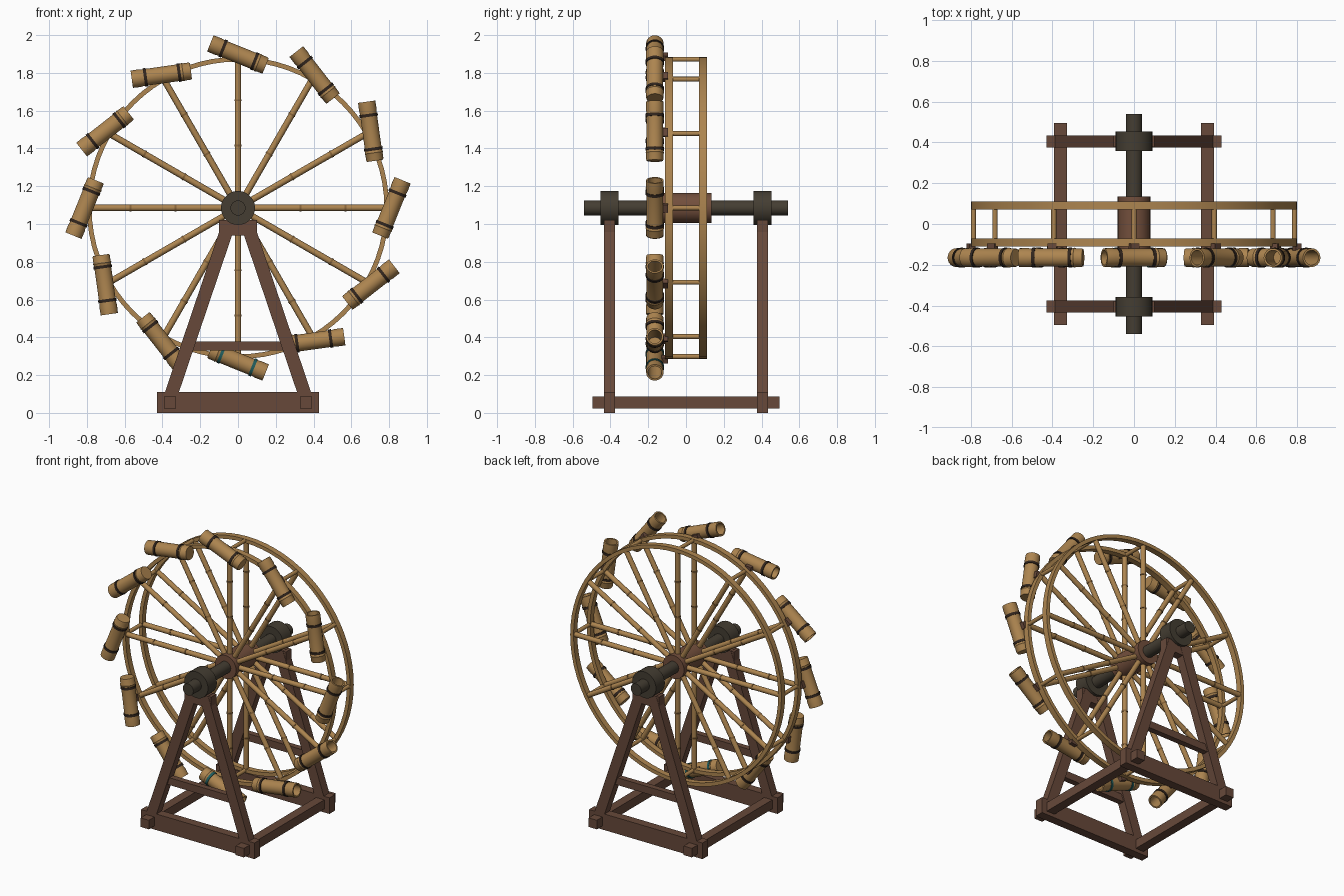
import bpy, bmesh, math
from mathutils import Vector, Matrix

if "Cube" in bpy.data.objects:
    bpy.data.objects.remove(bpy.data.objects["Cube"])

CZ = 1.085            # wheel axle height
N = 12                # spokes and buckets
RIM = 0.80            # outer rim radius


def material(name, rgb):
    m = bpy.data.materials.new(name)
    m.diffuse_color = (*rgb, 1)
    m.use_nodes = True
    m.node_tree.nodes["Principled BSDF"].inputs["Base Color"].default_value = m.diffuse_color
    return m


BAMBOO = material("bamboo", (0.42, 0.235, 0.08))
NODE = material("bamboo_node", (0.24, 0.125, 0.04))
WOOD = material("frame_wood", (0.135, 0.066, 0.042))
HUB = material("hub_wood", (0.17, 0.078, 0.045))
AXLE = material("axle_dark_wood", (0.058, 0.047, 0.032))
LASH = material("dark_lashing", (0.03, 0.018, 0.012))
TEAL = material("teal_lashing", (0.015, 0.11, 0.11))


def finish(name, bm, mat, matrix=None, smooth=True):
    bmesh.ops.recalc_face_normals(bm, faces=bm.faces)
    me = bpy.data.meshes.new(name)
    bm.to_mesh(me)
    bm.free()
    me.materials.append(mat)
    ob = bpy.data.objects.new(name, me)
    bpy.context.collection.objects.link(ob)
    if matrix:
        ob.matrix_world = matrix
    if smooth:
        bpy.ops.object.select_all(action='DESELECT')
        ob.select_set(True)
        bpy.context.view_layer.objects.active = ob
        bpy.ops.object.shade_smooth_by_angle(angle=math.radians(35))
    return ob


def along(origin, direction):
    """Matrix placing local z along a direction."""
    rot = Vector(direction).to_track_quat('Z', 'Y').to_matrix().to_4x4()
    return Matrix.Translation(origin) @ rot


def lathe(name, profile, mat, matrix, sides=20, closed=False):
    """Spin (radius, height) points round local z; radius 0 makes a pole."""
    bm = bmesh.new()
    rings = []
    for r, h in profile:
        if r == 0:
            rings.append([bm.verts.new((0, 0, h))] * sides)
        else:
            rings.append([bm.verts.new((r * math.cos(t), r * math.sin(t), h))
                          for t in (2 * math.pi * i / sides for i in range(sides))])
    pairs = list(zip(rings, rings[1:]))
    if closed:
        pairs.append((rings[-1], rings[0]))
    for a, b in pairs:
        for i in range(sides):
            j = (i + 1) % sides
            quad = list(dict.fromkeys((a[i], a[j], b[j], b[i])))
            bm.faces.new(quad)
    return finish(name, bm, mat, matrix)


def rod(name, p, q, r, mat, sides=16):
    p, q = Vector(p), Vector(q)
    length = (q - p).length
    return lathe(name, [(0, 0), (r, 0), (r, length), (0, length)],
                 mat, along(p, q - p), sides)


def box(name, centre, size, mat, angle=0.0):
    """Box turned about the y axis."""
    bm = bmesh.new()
    bmesh.ops.create_cube(bm, size=1, matrix=Matrix.Diagonal((*size, 1)))
    m = Matrix.Translation(centre) @ Matrix.Rotation(angle, 4, 'Y')
    return finish(name, bm, mat, m, smooth=False)


def polar(a, r, y):
    return Vector((r * math.cos(a), y, CZ + r * math.sin(a)))


# Stand: two A-frames joined by ground beams
for side, end in ((-1, "front"), (1, "back")):
    y = 0.405 * side
    box(end + "_sill", (0, y, 0.055), (0.86, 0.06, 0.11), WOOD)
    box(end + "_cross_brace", (0, y, 0.354), (0.52, 0.04, 0.05), WOOD)
    box(end + "_saddle", (0, y, 0.98), (0.20, 0.057, 0.08), WOOD)
    for s in (-1, 1):
        foot, top = Vector((0.37 * s, y, 0.05)), Vector((0.045 * s, y, 1.01))
        d = top - foot
        box(end + "_leg", (foot + top) / 2, (0.07, 0.06, d.length), WOOD,
            math.atan2(d.x, d.z))
    # Bearing collar
    rod(end + "_bearing", (0, y - 0.048, CZ), (0, y + 0.048, CZ), 0.09, AXLE, 28)
for s in (-1, 1):
    box("ground_beam", (0.36 * s, 0, 0.055), (0.062, 0.99, 0.062), WOOD)

# Axle and hub
rod("axle", (0, -0.54, CZ), (0, 0.54, CZ), 0.04, AXLE, 24)
rod("hub", (0, -0.135, CZ), (0, 0.135, CZ), 0.08, HUB, 28)

# Two rims
for y in (-0.09, 0.09):
    lathe("rim", [(RIM, -0.02), (RIM, 0.02), (RIM - 0.025, 0.02), (RIM - 0.025, -0.02)],
          BAMBOO, along((0, y, CZ), (0, 1, 0)), 72, closed=True)

# Hollow bucket: outside wall, lip, inside wall and inner floor
BUCKET = [(0, -0.158), (0.043, -0.158), (0.046, -0.15), (0.046, -0.122),
          (0.049, -0.115), (0.046, -0.108), (0.0445, -0.09), (0.0445, 0.10),
          (0.047, 0.115), (0.046, 0.158), (0.036, 0.158), (0.036, -0.12), (0, -0.12)]

for k in range(N):
    a = 2 * math.pi * k / N
    out = Vector((math.cos(a), 0, math.sin(a)))
    # Spokes with bamboo joints
    for y in (-0.09, 0.09):
        rod("spoke", polar(a, 0.05, y), polar(a, 0.785, y), 0.017, BAMBOO, 12)
        for r in (0.33, 0.57):
            rod("spoke_joint", polar(a, r - 0.005, y), polar(a, r + 0.005, y),
                0.0195, NODE, 12)
    # Rung between the rims
    rod("rim_rung", polar(a, 0.787, -0.09), polar(a, 0.787, 0.09), 0.013, BAMBOO, 12)
    # Tilted bucket with two lashings
    b = a + math.radians(68)
    axis = Vector((math.cos(b), 0, math.sin(b)))
    centre = polar(a, 0.812, -0.165)
    lathe("bucket", BUCKET, BAMBOO, along(centre, axis), 24)
    band = TEAL if k == 9 else LASH
    for h in (-0.095, 0.085):
        p = centre + axis * h
        lathe("bucket_lashing",
              [(0.043, -0.008), (0.049, -0.008), (0.049, 0.008), (0.043, 0.008)],
              band, along(p, axis), 24, closed=True)
    # Peg holding the bucket to the rim
    box("bucket_peg", polar(a, 0.80, -0.113), (0.045, 0.035, 0.03), WOOD, -b)
